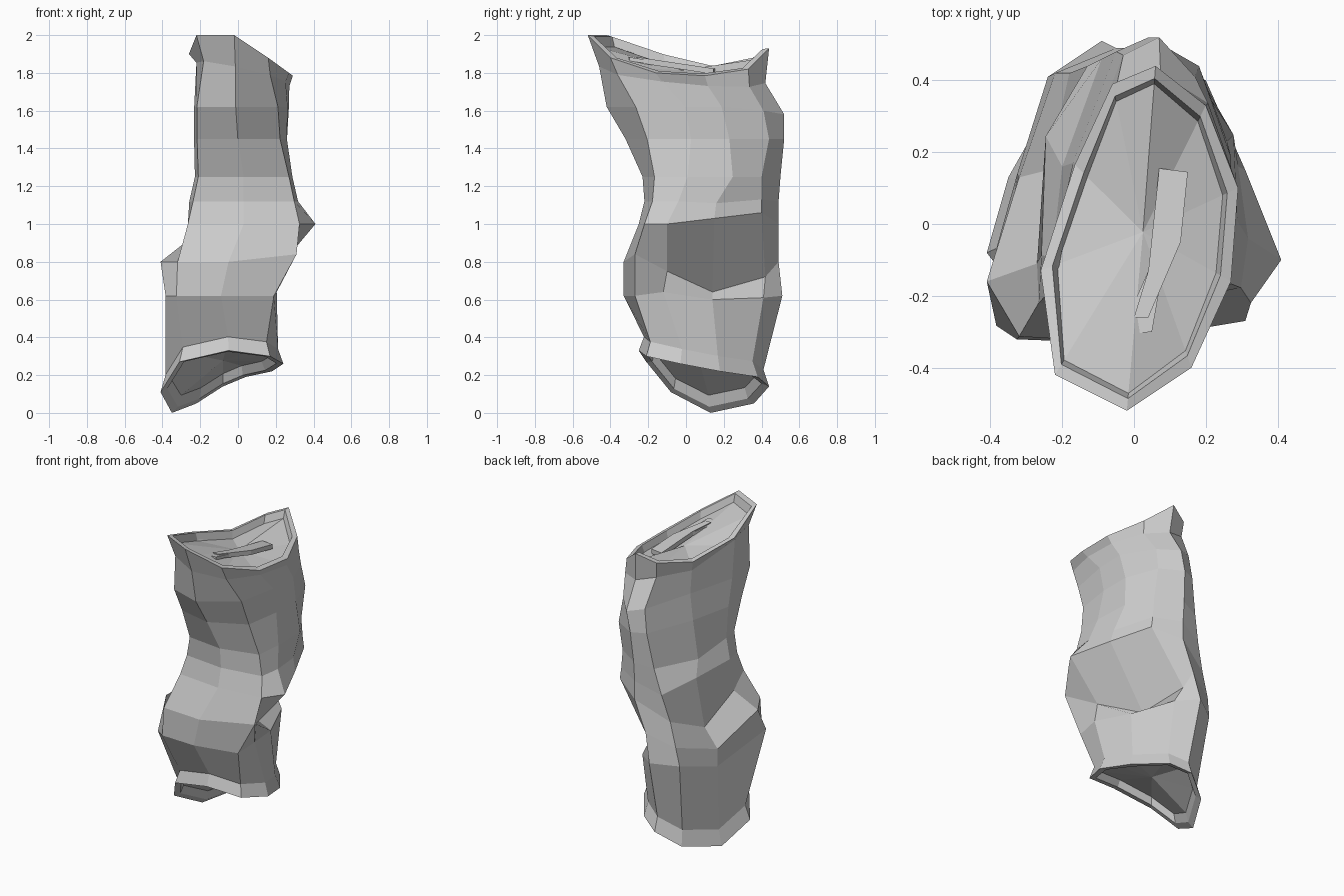
import bpy, bmesh
from math import sin, cos, pi
from mathutils import Vector as V

if "Cube" in bpy.data.objects:
    bpy.data.objects.remove(bpy.data.objects["Cube"])

N = 10
# rim outlines, counted from the front towards +x
TOP = [V(p) for p in [(-.02, -.52, 2.0), (.16, -.40, 1.88), (.27, -.16, 1.80), (.29, .10, 1.785),
       (.20, .33, 1.82), (.06, .44, 1.93), (-.06, .39, 1.88), (-.165, .165, 1.83),
       (-.26, -.13, 1.90), (-.22, -.42, 2.0)]]
BASE = [V(p) for p in [(-.05, -.25, .33), (.17, -.21, .30), (.24, -.03, .26), (.18, .18, .22),
        (.04, .38, .19), (-.08, .44, .14), (-.22, .36, .05), (-.35, .13, 0),
        (-.41, -.08, .11), (-.31, -.21, .27)]]

# wall sections: z, centre x, half width, front y, back y,
# boxiness of width, of right front, of left front, shear
SECTIONS = [(1.79, .03, .24, -.46, .42, .6, 1.2, .8, .1),
            (1.62, .025, .245, -.42, .51, .28, 1.9, .75, .08),
            (1.45, .02, .245, -.32, .52, .22, 1.5, .6, .05),
            (1.25, .03, .26, -.23, .50, .15, .9, .4, 0),
            (1.12, .03, .29, -.22, .49, .15, .6, .4, 0),
            (1.00, .03, .32, -.25, .49, .15, .4, .4, 0),
            (.80, -.05, .30, -.33, .49, .2, .3, .2, 0),
            (.62, -.09, .30, -.33, .51, .45, .3, .1, 0)]
# crushed folds: (section, side) -> position
FOLDS = {(0, 6): (-.05, .38, 1.78), (0, 7): (-.155, .16, 1.77),
         (1, 4): (.17, .41, 1.6), (1, 5): (.07, .52, 1.58), (1, 6): (-.03, .47, 1.6),
         (1, 7): (-.15, .17, 1.62), (2, 6): (-.05, .48, 1.45), (2, 7): (-.17, .17, 1.45),
         (3, 4): (.18, .40, 1.25), (3, 6): (-.09, .46, 1.22), (3, 7): (-.20, .16, 1.2),
         (4, 3): (.29, .16, 1.11), (4, 4): (.19, .40, 1.13), (4, 6): (-.13, .44, 1.05),
         (5, 2): (.41, -.10, 1.0), (5, 3): (.31, .15, 1.03), (5, 4): (.20, .40, 1.06),
         (5, 7): (-.24, .15, .76), (5, 8): (-.27, -.11, .91),
         (6, 1): (.31, -.27, .84), (6, 2): (.20, -.10, .75), (6, 3): (.05, .14, .64),
         (6, 4): (-.03, .42, .72), (6, 7): (-.32, .13, .63), (6, 8): (-.41, -.16, .80),
         (7, 1): (.19, -.27, .62), (7, 2): (.205, -.12, .64), (7, 3): (.14, .14, .60),
         (7, 4): (.03, .41, .61)}
FOLDS.update({(5, 6): (-.18, .42, .88), (6, 6): (-.22, .42, .72),
              (7, 6): (-.24, .41, .60), (7, 7): (-.325, .14, .52)})


def section(i, z, cx, rx, y0, y1, e, right, left, shear):
    pts = []
    for k in range(N):
        s, c = sin(2 * pi * k / N), -cos(2 * pi * k / N)
        p = 1 if c > 0 else (right if s > 0 else left)
        dx = rx * (1 if s > 0 else -1) * (abs(s) ** (e if c < 0 else 1) if k else 0)
        dy = (y1 - y0) / 2 * (1 if c > 0 else -1) * abs(c) ** p
        dx += shear * dy
        tilt = -.2 * dx - .08 * dy if i == 0 else 0
        pt = V((cx + dx, (y0 + y1) / 2 + dy, z + tilt))
        pts.append(V(FOLDS.get((i, k), pt)))
    return pts


def centre(ring):
    return sum(ring, V()) / len(ring)


def shrink(ring, d, dz):
    """Move a ring inwards by d and up by dz."""
    c = centre(ring)
    return [p - (p - c).normalized() * d + V((0, 0, dz)) for p in ring]


def finish(bm, name):
    bmesh.ops.recalc_face_normals(bm, faces=bm.faces)
    me = bpy.data.meshes.new(name)
    bm.to_mesh(me)
    bm.free()
    ob = bpy.data.objects.new(name, me)
    bpy.context.collection.objects.link(ob)
    return ob


# crushed can: lid panel, rims, wall and recessed base in one skin
lip = shrink(TOP, .035, 0)
lid = shrink(TOP, .05, -.05)
base_lip = shrink(BASE, .04, .01)
base_in = shrink(BASE, .06, .06)
rings = [lid, lip, TOP] + [section(i, *s) for i, s in enumerate(SECTIONS)]
rings += [shrink(BASE, .03, .085), BASE, base_lip, base_in]
bm = bmesh.new()
loops = [[bm.verts.new(p) for p in r] for r in rings]
for a, b in zip(loops, loops[1:]):
    for k in range(N):
        j = (k + 1) % N
        bm.faces.new((a[k], b[k], b[j], a[j]))
for loop, ring, dz in ((loops[0], lid, -.02), (loops[-1], base_in, .03)):
    mid = bm.verts.new(centre(ring) + V((0, 0, dz)))
    for k in range(N):
        bm.faces.new((loop[k], loop[(k + 1) % N], mid))
finish(bm, "crushed_can")


# pull tab and pour opening: thin plates lying on the lid
def plate(name, outline, z, slope, thick):
    bm = bmesh.new()
    f = bm.faces.new([bm.verts.new((x, y, z + slope * y)) for x, y in outline])
    ext = bmesh.ops.extrude_face_region(bm, geom=[f])
    for v in ext["geom"]:
        if isinstance(v, bmesh.types.BMVert):
            v.co.z -= thick
    finish(bm, name)


plate("pull_tab", [(.07, .155), (.15, .145), (.13, -.05), (.04, -.26), (0, -.26), (.04, -.13)],
      1.845, -.15, .03)
plate("pour_opening", [(-.04, -.31), (.05, -.30), (.08, -.13), (.04, -.13)], 1.838, -.15, .02)
